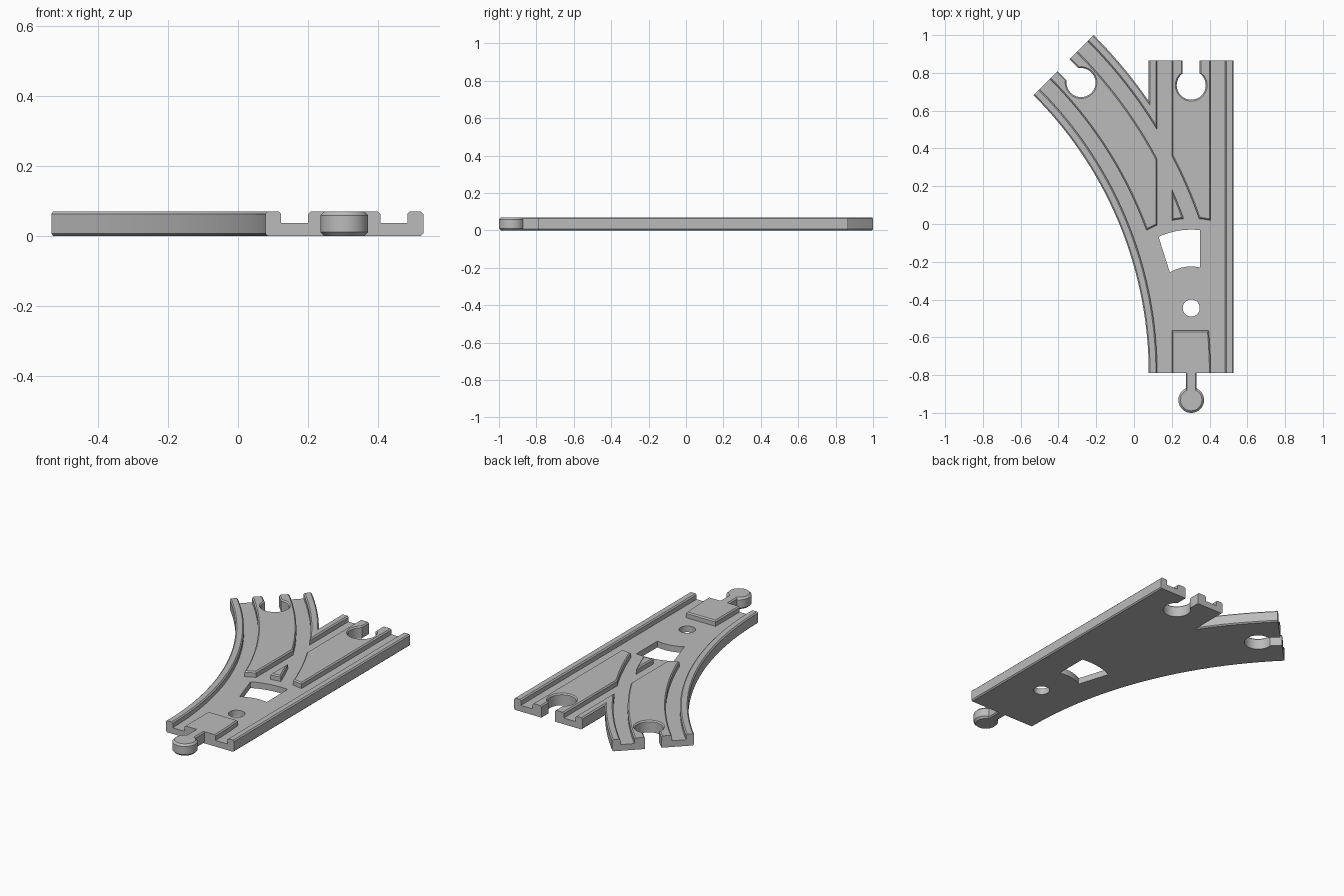
import bpy
import bmesh
from math import sin, cos, pi, sqrt, asin, acos, radians

if "Cube" in bpy.data.objects:
    bpy.data.objects.remove(bpy.data.objects["Cube"], do_unlink=True)

TOP, FLOOR, C = 0.07, 0.037, 0.007      # height, groove floor, chamfer
HALF = 0.225                            # half width of a track
CX, Y0, Y1 = 0.303, -0.79, 0.865        # straight track line
R = 2.306                               # centre radius of the curved track
BX = CX - R                             # centre of the curve
PIVOT_Y = -0.445

grey = bpy.data.materials.new("track_grey")
grey.use_nodes = True
colour = (0.5, 0.5, 0.5, 1)
grey.diffuse_color = colour
bsdf = grey.node_tree.nodes["Principled BSDF"]
bsdf.inputs["Base Color"].default_value = colour
bsdf.inputs["Roughness"].default_value = 0.6


def loft(name, loops):
    """Solid skinned through closed loops of equal length."""
    bm = bmesh.new()
    rings = [[bm.verts.new(p) for p in loop] for loop in loops]
    n = len(rings[0])
    for a, b in zip(rings, rings[1:]):
        for i in range(n):
            j = (i + 1) % n
            bm.faces.new((a[i], a[j], b[j], b[i]))
    bm.faces.new(rings[0])
    bm.faces.new(rings[-1])
    bmesh.ops.recalc_face_normals(bm, faces=bm.faces)
    mesh = bpy.data.meshes.new(name)
    bm.to_mesh(mesh)
    bm.free()
    mesh.materials.append(grey)
    obj = bpy.data.objects.new(name, mesh)
    bpy.context.collection.objects.link(obj)
    return obj


def sweep(name, profile, path):
    """Sweep a (sideways, z) profile along a list of (x, y, side_x, side_y)."""
    return loft(name, [[(x + u * sx, y + u * sy, z) for u, z in profile]
                       for x, y, sx, sy in path])


def combine(target, tool, operation):
    mod = target.modifiers.new("cut", 'BOOLEAN')
    mod.operation = operation
    mod.solver = 'EXACT'
    mod.object = tool
    bpy.context.view_layer.objects.active = target
    bpy.ops.object.modifier_apply(modifier=mod.name)
    bpy.data.objects.remove(tool, do_unlink=True)


def straight_path(extra=0.0):
    return [(CX, y, 1, 0) for y in (Y0 - extra, Y1 + extra)]


def curve_path(extra=0.0, steps=40):
    angles = [-extra + (pi / 4 + 2 * extra) * i / steps for i in range(steps + 1)]
    return [(BX + R * cos(a), Y0 + R * sin(a), cos(a), sin(a)) for a in angles]


def slab_profile(h, c):
    return [(-h + c, 0), (h - c, 0), (h, c), (h, TOP - c),
            (h - c, TOP), (-h + c, TOP), (-h, TOP - c), (-h, c)]


def groove_profile(u0, u1):
    above = TOP + 0.05
    return [(u0, FLOOR), (u1, FLOOR), (u1, TOP - C), (u1 + C, TOP),
            (u1 + C, above), (u0 - C, above), (u0 - C, TOP), (u0, TOP - C)]


def circle(x, y, r, z, n=40):
    return [(x + r * cos(2 * pi * i / n), y + r * sin(2 * pi * i / n), z)
            for i in range(n)]


def arc(r, a0, a1, n=16):
    """Points around the pivot, angles in radians."""
    return [(CX + r * cos(a0 + (a1 - a0) * i / n),
             PIVOT_Y + r * sin(a0 + (a1 - a0) * i / n)) for i in range(n + 1)]


# Track bed: straight and curved branches joined
track = sweep("switch_track", slab_profile(HALF, C), straight_path())
combine(track, sweep("curved_bed", slab_profile(HALF, C), curve_path()), 'UNION')

# Wheel grooves on both branches
for path in (straight_path(0.05), curve_path(0.02)):
    for u0, u1 in ((-0.18, -0.103), (0.103, 0.18)):
        combine(track, sweep("groove_cutter", groove_profile(u0, u1), path),
                'DIFFERENCE')


# Sunken area where the switch blade swings
def recess(grow, z):
    pts = arc(0.475 + grow, radians(72), radians(124))
    for i in range(9):
        y = -0.08 + (-0.565 - grow + 0.08) * i / 8
        pts.append((BX + sqrt((R - 0.141) ** 2 - (y - Y0) ** 2), y))
    pts.append((0.45, -0.565 - grow))
    return [(x, y, z) for x, y in pts]


combine(track, loft("recess_cutter", [
    recess(0, FLOOR), recess(0, TOP - C), recess(C, TOP), recess(C, TOP + 0.05)]),
    'DIFFERENCE')

# Pivot hole and fan-shaped window through the sunken floor
combine(track, loft("pivot_cutter", [circle(CX, PIVOT_Y, 0.045, z)
                                     for z in (-0.05, 0.1)]), 'DIFFERENCE')


def angle_at(x, r):
    return acos((x - CX) / r)


outer, inner = 0.415, 0.22
fan = (arc(outer, angle_at(0.35, outer), angle_at(0.13, outer))
       + arc(inner, angle_at(0.19, inner), angle_at(0.35, inner)))
combine(track, loft("window_cutter", [[(x, y, z) for x, y in fan]
                                      for z in (-0.05, 0.1)]), 'DIFFERENCE')


# Keyhole sockets at the far ends of both branches
def keyhole(end_x, end_y, turn, grow, z):
    r, slot = 0.077 + grow, 0.045 + grow
    a = asin(slot / r)
    local = [(-slot, 0.1), (slot, 0.1)]
    for i in range(33):
        t = pi / 2 - a - (2 * pi - 2 * a) * i / 32
        local.append((r * cos(t), -0.13 + r * sin(t)))
    return [(end_x + u * cos(turn) - v * sin(turn),
             end_y + u * sin(turn) + v * cos(turn), z) for u, v in local]


levels = ((0, -0.05), (0, TOP - C), (C, TOP), (C, TOP + 0.05))
ends = ((CX, Y1, 0), (BX + R * cos(pi / 4), Y0 + R * sin(pi / 4), pi / 4))
for x, y, turn in ends:
    combine(track, loft("socket_cutter", [keyhole(x, y, turn, g, z)
                                          for g, z in levels]), 'DIFFERENCE')

# Connector peg at the front: round head on a narrow neck
peg = loft("connector_peg", [circle(CX, -0.932, r, z) for r, z in
                             ((0.057, 0), (0.068, 0.011),
                              (0.068, TOP - 0.011), (0.057, TOP))])
neck = sweep("peg_neck", slab_profile(0.029, C),
             [(CX, y, 1, 0) for y in (-0.93, Y0 + 0.01)])
combine(peg, neck, 'UNION')

# Smooth curved walls, crisp edges
for obj in (track, peg):
    bpy.ops.object.select_all(action='DESELECT')
    obj.select_set(True)
    bpy.context.view_layer.objects.active = obj
    bpy.ops.object.shade_smooth_by_angle(angle=radians(30))
